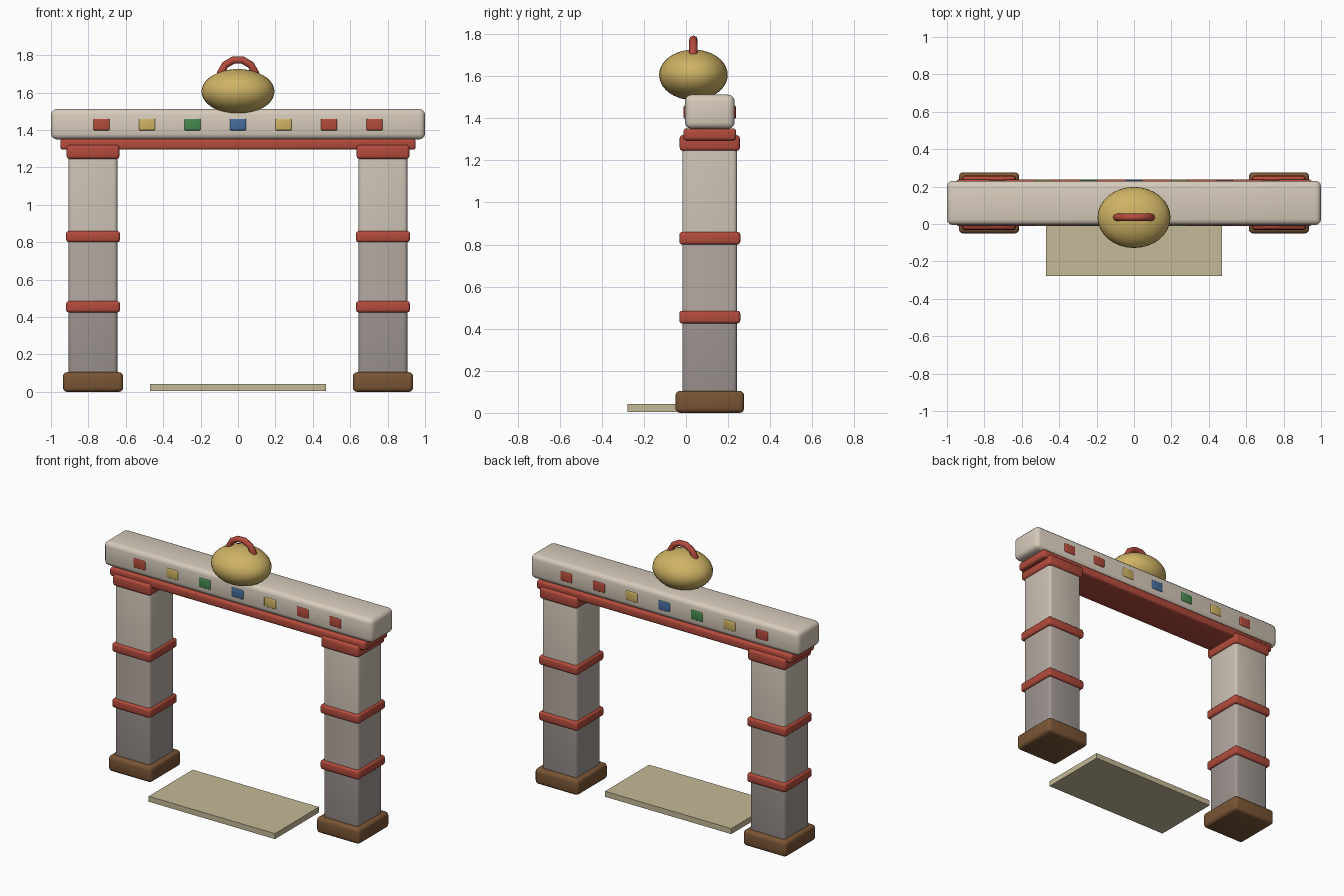
import bpy, bmesh
from math import radians, sin, cos
from mathutils import Vector

if "Cube" in bpy.data.objects:
    bpy.data.objects.remove(bpy.data.objects["Cube"])


def material(name, rgb):
    m = bpy.data.materials.new(name)
    m.diffuse_color = (*rgb, 1)
    m.use_nodes = True
    m.node_tree.nodes["Principled BSDF"].inputs["Base Color"].default_value = m.diffuse_color
    return m


RED = material("red", (0.45, 0.07, 0.045))
BROWN = material("brown", (0.19, 0.09, 0.035))
GOLD = material("gold", (0.62, 0.45, 0.13))
SAND = material("sand", (0.55, 0.48, 0.31))
CREAM = material("cream", (0.68, 0.60, 0.50))
GREEN = material("green", (0.06, 0.25, 0.08))
BLUE = material("blue", (0.06, 0.15, 0.33))
SHAFT = [material("shaft_low", (0.34, 0.30, 0.28)),
         material("shaft_mid", (0.46, 0.40, 0.36)),
         material("shaft_high", (0.60, 0.53, 0.45))]


def smooth(ob, angle=35):
    bpy.ops.object.select_all(action='DESELECT')
    ob.select_set(True)
    bpy.context.view_layer.objects.active = ob
    bpy.ops.object.shade_smooth_by_angle(angle=radians(angle))


def block(name, x, y, z, mats, bevel=0.0, cuts=()):
    """Rounded box from (min, max) ranges; cuts split the faces by height."""
    lo, hi = Vector((x[0], y[0], z[0])), Vector((x[1], y[1], z[1]))
    mid, size = (lo + hi) / 2, hi - lo
    mats = mats if isinstance(mats, list) else [mats]
    bm = bmesh.new()
    bmesh.ops.create_cube(bm, size=1)
    bmesh.ops.scale(bm, vec=size, verts=bm.verts)
    if bevel:
        bmesh.ops.bevel(bm, geom=bm.edges[:], offset=bevel, segments=3,
                        profile=0.5, affect='EDGES')
    for c in cuts:
        bmesh.ops.bisect_plane(bm, geom=bm.verts[:] + bm.edges[:] + bm.faces[:],
                               plane_co=(0, 0, c - mid.z), plane_no=(0, 0, 1))
    for f in bm.faces:
        f.material_index = sum(f.calc_center_median().z + mid.z > c for c in cuts)
    me = bpy.data.meshes.new(name)
    bm.to_mesh(me)
    bm.free()
    ob = bpy.data.objects.new(name, me)
    ob.location = mid
    bpy.context.collection.objects.link(ob)
    for m in mats:
        me.materials.append(m)
    if bevel:
        smooth(ob)
    return ob


# Two pillars, each a stack of concentric blocks
PY = 0.113
BANDS = [0.455, 0.83]
for side, cx in (("left", -0.775), ("right", 0.775)):
    def stack(part, half_x, half_y, z, mats, bevel, cuts=()):
        block(f"{side}_{part}", (cx - half_x, cx + half_x),
              (PY - half_y, PY + half_y), z, mats, bevel, cuts)

    stack("pillar_base", 0.161, 0.163, (0, 0.105), BROWN, 0.022)
    stack("pillar_shaft", 0.13, 0.13, (0.01, 1.28), SHAFT, 0.02, BANDS)
    for i, z in enumerate(BANDS):
        stack(f"pillar_band_{i + 1}", 0.144, 0.145, (z - 0.03, z + 0.03), RED, 0.014)
    stack("pillar_capital", 0.141, 0.143, (1.245, 1.32), RED, 0.016)

# Crossbeams
block("lower_beam", (-0.95, 0.95), (-0.012, 0.238), (1.295, 1.352), RED, 0.014)
block("lintel", (-1, 1), (-0.005, 0.231), (1.35, 1.512), CREAM, 0.03)

# Coloured tiles on the front and back of the lintel
for i, m in enumerate([RED, GOLD, GREEN, BLUE, GOLD, RED, RED]):
    x = (i - 3) * 0.243
    for face, y in (("front", (-0.011, 0.012)), ("back", (0.214, 0.237))):
        block(f"{face}_tile_{i + 1}", (x - 0.043, x + 0.043), y,
              (1.398, 1.46), m, 0.006)

# Threshold slab
block("threshold_mat", (-0.47, 0.47), (-0.278, 0.19), (0.005, 0.042), SAND)

# Ornament bulb on top
bpy.ops.mesh.primitive_uv_sphere_add(segments=32, ring_count=20, location=(0, 0.035, 1.606))
bulb = bpy.context.object
bulb.name = "top_bulb"
bulb.scale = (0.195, 0.163, 0.12)
bulb.data.materials.append(GOLD)
smooth(bulb, 60)

# Faceted arched handle sinking into the bulb
cu = bpy.data.curves.new("bulb_handle", 'CURVE')
cu.dimensions = '3D'
cu.bevel_depth = 0.02
cu.bevel_resolution = 2
cu.use_fill_caps = True
sp = cu.splines.new('POLY')
angles = range(-15, 196, 30)
sp.points.add(len(angles) - 1)
for p, a in zip(sp.points, angles):
    t = radians(a)
    p.co = (0.096 * cos(t), 0, 0.096 * sin(t), 1)
handle = bpy.data.objects.new("bulb_handle", cu)
handle.location = (0, 0.035, 1.681)
bpy.context.collection.objects.link(handle)
cu.materials.append(RED)
